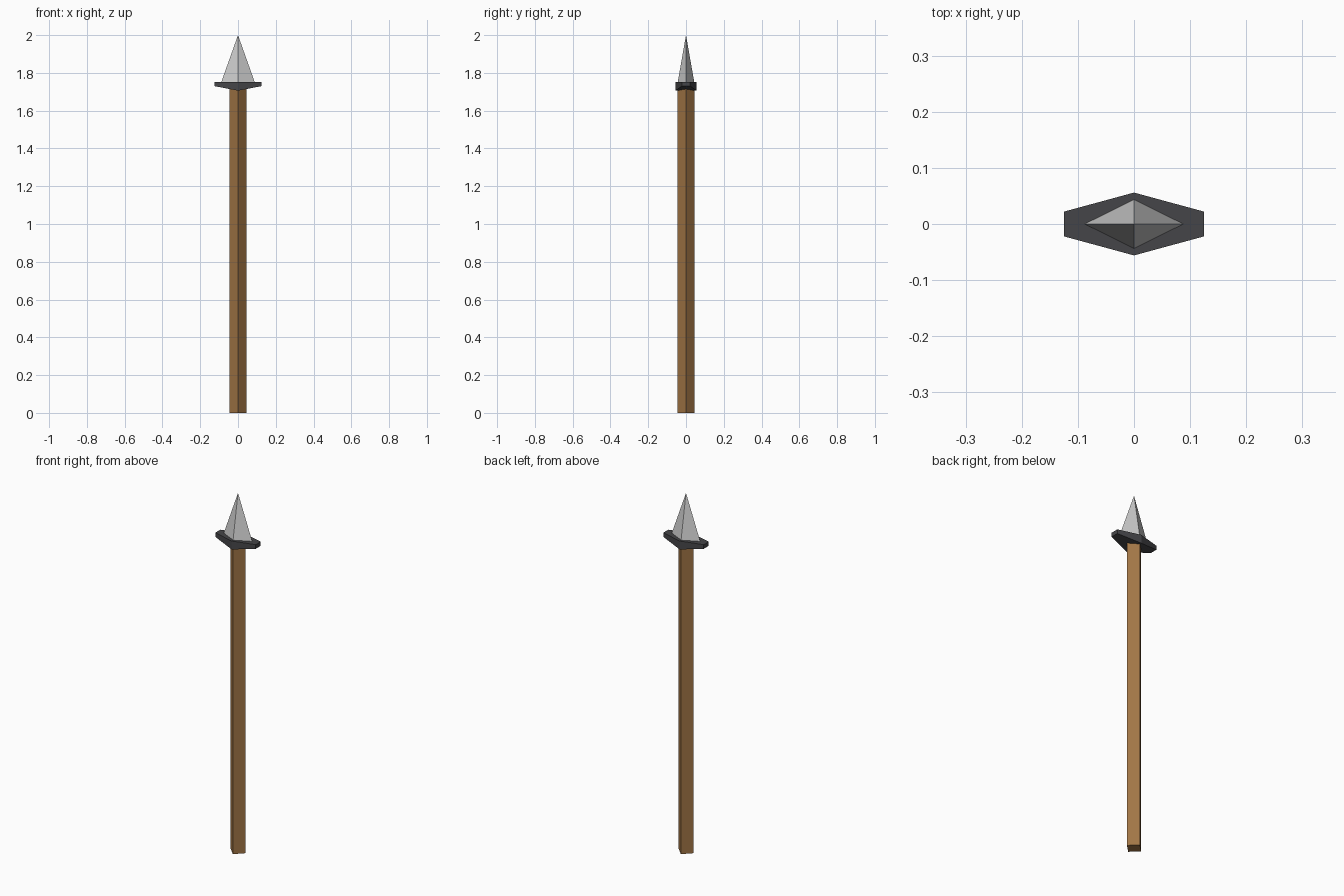
import bpy, bmesh

if "Cube" in bpy.data.objects:
    bpy.data.objects.remove(bpy.data.objects["Cube"])


def material(name, rgb):
    mat = bpy.data.materials.new(name)
    mat.diffuse_color = (*rgb, 1)
    mat.use_nodes = True
    mat.node_tree.nodes["Principled BSDF"].inputs["Base Color"].default_value = mat.diffuse_color
    return mat


def make_object(name, bm, mat=None):
    bmesh.ops.recalc_face_normals(bm, faces=bm.faces)
    mesh = bpy.data.meshes.new(name)
    bm.to_mesh(mesh)
    bm.free()
    if mat:
        mesh.materials.append(mat)
    obj = bpy.data.objects.new(name, mesh)
    bpy.context.collection.objects.link(obj)
    return obj


def four_sided(name, rx, ry, z0, z1, top, mat=None):
    """Diamond section with corners on the x and y axes; top=0 gives a point."""
    bm = bmesh.new()
    bmesh.ops.create_cone(bm, cap_ends=True, segments=4,
                          radius1=1, radius2=top, depth=z1 - z0)
    for v in bm.verts:
        v.co = (v.co.x * rx, v.co.y * ry, v.co.z + (z0 + z1) / 2)
    return make_object(name, bm, mat)


wood = material("wood", (0.36, 0.18, 0.06))
dark_metal = material("dark_metal", (0.06, 0.06, 0.065))

# Square wooden shaft, corner forward
four_sided("shaft", 0.045, 0.045, 0, 1.73, 1, wood)

# Guard: flat hexagonal top, underside sloping up to both ends
TOP, MID, END = 1.753, 1.706, 1.73
bm = bmesh.new()
rings = []
for x, half_y, low in ((-0.125, 0.022, END), (0, 0.056, MID), (0.125, 0.022, END)):
    rings.append([bm.verts.new(p) for p in ((x, -half_y, low), (x, half_y, low),
                                            (x, half_y, TOP), (x, -half_y, TOP))])
for a, b in zip(rings, rings[1:]):
    for i in range(4):
        j = (i + 1) % 4
        bm.faces.new((a[i], a[j], b[j], b[i]))
bm.faces.new(rings[0])
bm.faces.new(rings[-1])
make_object("guard", bm, dark_metal)

# Pointed spear head
four_sided("spear_head", 0.089, 0.044, 1.75, 2.0, 0)
